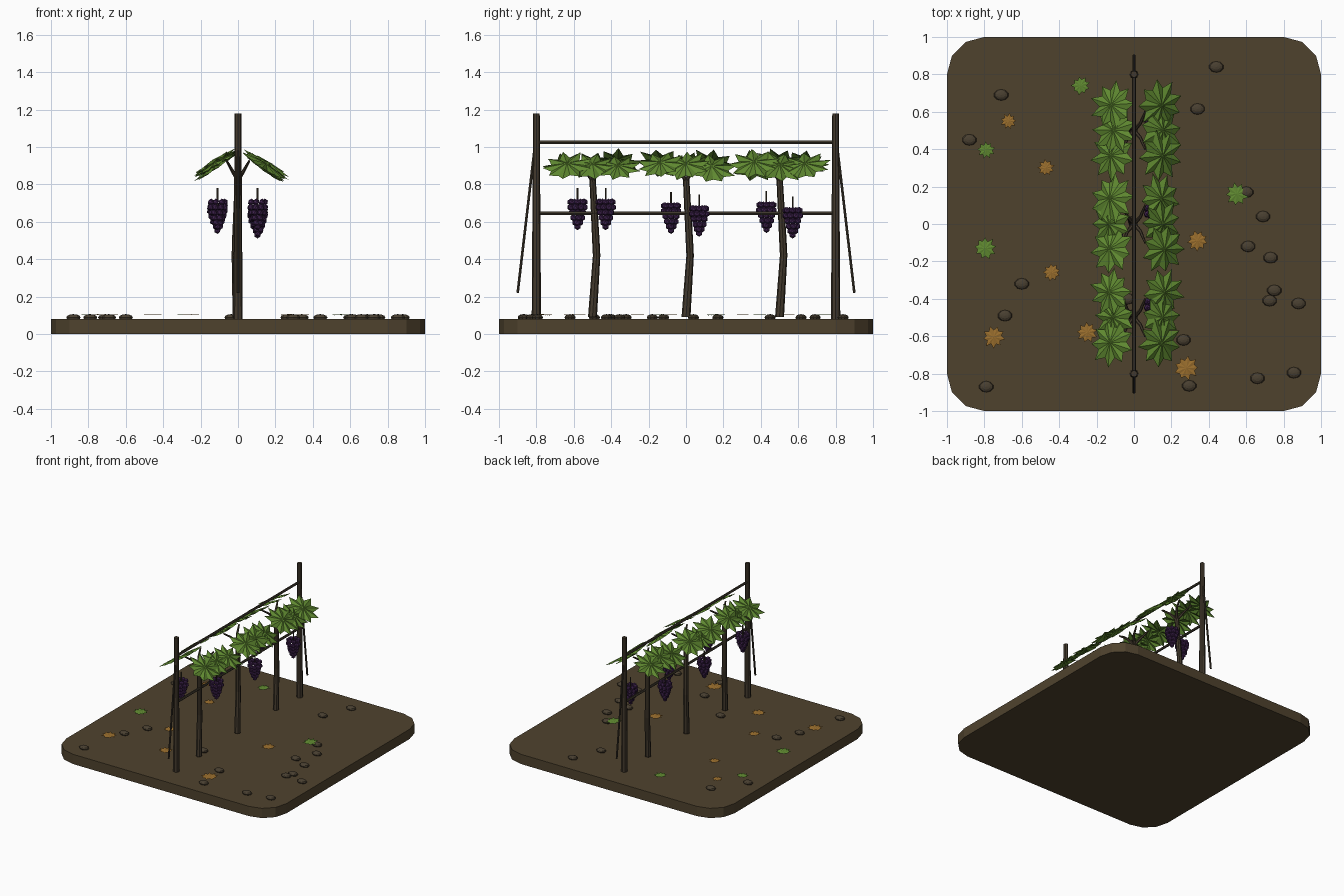
import bpy, bmesh, math, random
from mathutils import Vector, Matrix, Euler

if "Cube" in bpy.data.objects:
    bpy.data.objects.remove(bpy.data.objects["Cube"])

random.seed(4)


def mat(name, r, g, b):
    m = bpy.data.materials.new(name)
    m.diffuse_color = (r, g, b, 1)
    m.use_nodes = True
    m.node_tree.nodes["Principled BSDF"].inputs["Base Color"].default_value = m.diffuse_color
    return m


SOIL = mat("soil brown", .078, .055, .027)
WOOD = mat("post wood", .056, .042, .026)
BARK = mat("vine bark", .056, .042, .026)
WIRE = mat("dark wire", .048, .038, .025)
GREEN = mat("leaf green", .115, .25, .03)
AUTUMN = mat("fallen orange", .32, .155, .026)
GRAPE = mat("grape purple", .055, .018, .085)
STONE = mat("stone brown", .066, .05, .03)


def finish(name, bm, material):
    me = bpy.data.meshes.new(name)
    bm.to_mesh(me)
    bm.free()
    me.materials.append(material)
    ob = bpy.data.objects.new(name, me)
    bpy.context.collection.objects.link(ob)
    return ob


def tube(bm, points, radii, sides=8):
    """Capped tube through a list of points."""
    pts = [Vector(p) for p in points]
    axis = (pts[-1] - pts[0]).normalized()
    rot = axis.to_track_quat('Z', 'Y')
    rings = []
    for p, r in zip(pts, radii):
        rings.append([bm.verts.new(p + rot @ Vector((r * math.cos(a), r * math.sin(a), 0)))
                      for a in (math.tau * i / sides for i in range(sides))])
    for a, b in zip(rings, rings[1:]):
        for i in range(sides):
            j = (i + 1) % sides
            bm.faces.new((a[i], a[j], b[j], b[i]))
    bm.faces.new(rings[0][::-1])
    bm.faces.new(rings[-1])


def leaf(bm, matrix, size, lobes=9, dome=.12, crease=.05):
    """Star-shaped folded leaf with a raised middle."""
    centre = bm.verts.new(matrix @ Vector((0, 0, dome * size)))
    rim = []
    for i in range(lobes * 2):
        a = math.pi * i / lobes
        tip = i % 2 == 0
        r = size * (random.uniform(.88, 1.04) if tip else random.uniform(.6, .68))
        z = 0 if tip else -crease * size
        rim.append(bm.verts.new(matrix @ Vector((r * math.cos(a), r * math.sin(a), z))))
    for i in range(len(rim)):
        bm.faces.new((centre, rim[i], rim[(i + 1) % len(rim)]))


# Ground slab with rounded corners
bm = bmesh.new()
outline = []
for q in range(4):
    cx, cy = [(.8, .8), (-.8, .8), (-.8, -.8), (.8, -.8)][q]
    for k in range(4):
        a = math.radians(90 * q + 30 * k)
        outline.append(bm.verts.new((cx + .2 * math.cos(a), cy + .2 * math.sin(a), 0)))
bottom = bm.faces.new(outline)
top = bmesh.ops.extrude_face_region(bm, geom=[bottom])
bmesh.ops.translate(bm, vec=(0, 0, .08),
                    verts=[v for v in top["geom"] if isinstance(v, bmesh.types.BMVert)])
bmesh.ops.recalc_face_normals(bm, faces=bm.faces)
finish("ground_slab", bm, SOIL)

# End posts with slanted braces
for side, label in ((-1, "front"), (1, "back")):
    bm = bmesh.new()
    tube(bm, [(0, side * .8, .08), (0, side * .8, 1.18)], [.025, .018])
    finish(label + "_post", bm, WOOD)
    bm = bmesh.new()
    tube(bm, [(0, side * .9, .22), (0, side * .805, 1.03)], [.008, .008], 6)
    finish(label + "_brace", bm, WIRE)

# Horizontal trellis wires
for z, label in ((.645, "lower_wire"), (1.025, "upper_wire")):
    bm = bmesh.new()
    tube(bm, [(0, -.8, z), (0, .8, z)], [.01, .01], 6)
    finish(label, bm, WIRE)

# Vine trunks with forked arms
for n, y in enumerate((-.5, 0, .5)):
    bm = bmesh.new()
    tube(bm, [(-.005, y, .09), (-.014, y + .022, .42), (-.012, y + .018, .5), (0, y, .84)],
         [.024, .02, .02, .017])
    for sx in (-1, 1):
        for dy in (-.1, .1):
            tube(bm, [(0, y, .82), (sx * .035, y + dy * .4, .88), (sx * .06, y + dy, .925)],
                 [.012, .009, .006], 6)
    finish("vine_trunk_%d" % (n + 1), bm, BARK)

# Leaf canopy sloping down on both sides
for sx, cx, cz, label in ((-1, -.115, .915, "left"), (1, .15, .895, "right")):
    bm = bmesh.new()
    for vine_y in (-.5, 0, .5):
        for dy in (-.135, 0, .135):
            pos = Vector((cx + random.uniform(-.012, .012), vine_y + dy,
                          cz + random.uniform(-.018, .018)))
            tilt = Euler((random.uniform(-.15, .15), sx * random.uniform(.5, .64), 0))
            m = Matrix.Translation(pos) @ tilt.to_matrix().to_4x4() \
                @ Matrix.Rotation(random.uniform(0, 6), 4, 'Z')
            leaf(bm, m, random.uniform(.128, .142))
    finish(label + "_canopy_leaves", bm, GREEN)

# Grape clusters: x, y, height of the stem top
clusters = [(-.11, -.58, .78), (.105, -.43, .78), (-.11, -.08, .76),
            (.105, .07, .745), (-.11, .43, .765), (.105, .57, .735)]
tiers = [(.075, .038, 7), (.103, .04, 8), (.131, .032, 6), (.159, .024, 5),
         (.185, .014, 3), (.206, 0, 1)]
for n, (x, y, z) in enumerate(clusters):
    bm = bmesh.new()
    for t, (drop, ring, count) in enumerate(tiers):
        for i in range(count):
            a = math.tau * i / count + t * .5
            p = (x + ring * math.cos(a), y + ring * math.sin(a), z - drop)
            bmesh.ops.create_icosphere(bm, subdivisions=1, radius=.019,
                                       matrix=Matrix.Translation(p))
    finish("grape_cluster_%d" % (n + 1), bm, GRAPE)
    bm = bmesh.new()
    tube(bm, [(x, y, z - .1), (x, y, z)], [.005, .005], 6)
    finish("grape_stem_%d" % (n + 1), bm, BARK)

# Flat stones scattered on the soil
stones = [(-.71, .69), (-.88, .45), (.44, .84), (.34, .615), (.6, .17), (.69, .04),
          (.61, -.12), (.73, -.18), (.75, -.355), (.725, -.41), (.88, -.425),
          (-.6, -.32), (-.69, -.49), (-.79, -.87), (.265, -.62), (.295, -.865),
          (.66, -.825), (.855, -.795), (-.035, -.4)]
bm = bmesh.new()
for x, y in stones:
    m = Matrix.Translation((x, y, .088)) @ Matrix.Diagonal((.04, .03, .018, 1))
    bmesh.ops.create_uvsphere(bm, u_segments=10, v_segments=6, radius=1, matrix=m)
finish("stones", bm, STONE)

# Fallen leaves: x, y, size
green = [(-.285, .74, .052), (-.79, .395, .048), (.55, .16, .064), (-.795, -.13, .062)]
orange = [(-.67, .55, .044), (-.47, .3, .046), (.34, -.09, .058), (-.44, -.26, .05),
          (-.75, -.605, .062), (-.25, -.58, .058), (.28, -.77, .068)]
for spots, material, label in ((green, GREEN, "green"), (orange, AUTUMN, "orange")):
    bm = bmesh.new()
    for x, y, s in spots:
        m = Matrix.Translation((x, y, .102)) @ Matrix.Rotation(random.uniform(0, 6), 4, 'Z')
        leaf(bm, m, s, dome=.06, crease=.03)
    finish("fallen_%s_leaves" % label, bm, material)
